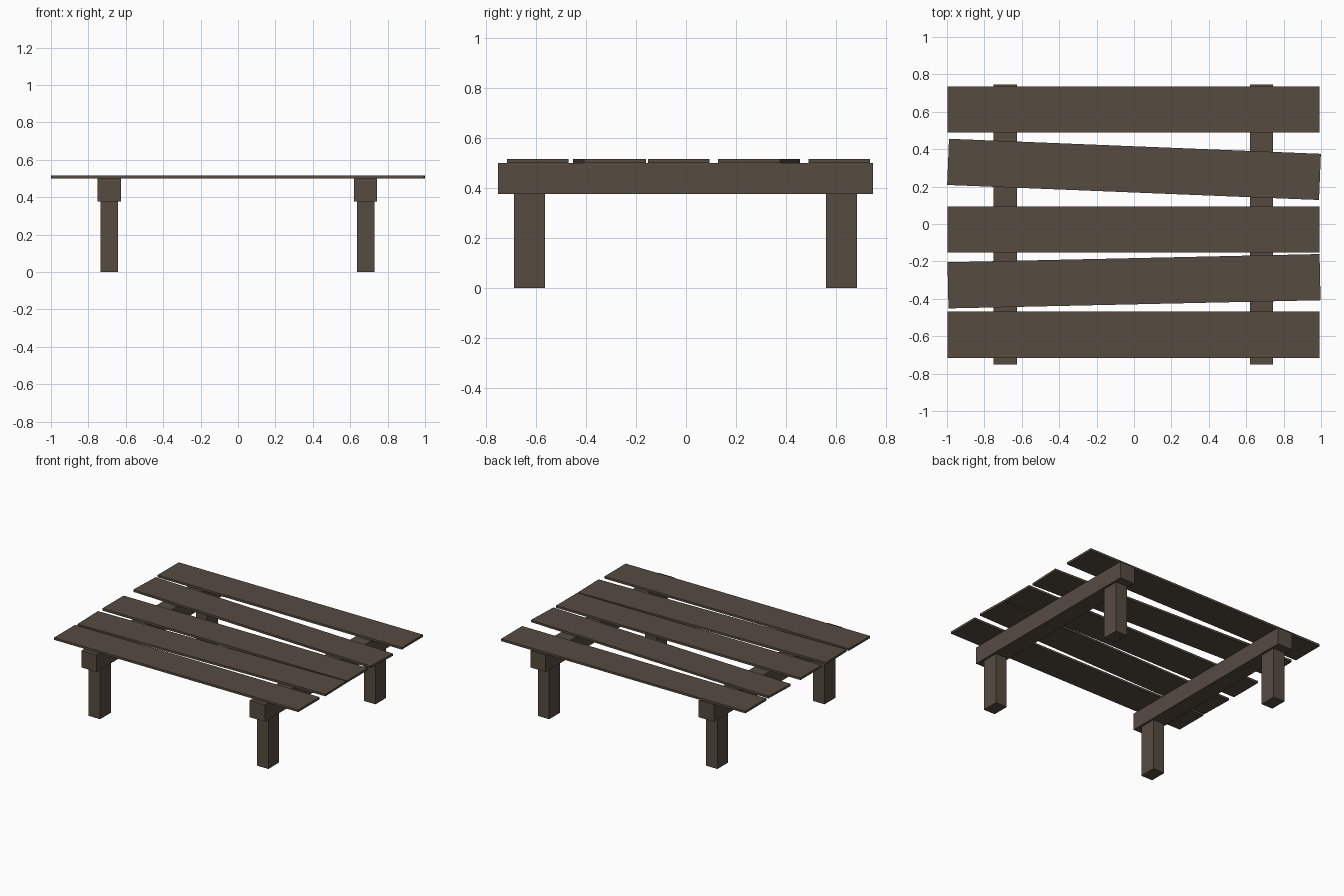
import bpy, bmesh
from mathutils import Matrix

if "Cube" in bpy.data.objects:
    bpy.data.objects.remove(bpy.data.objects["Cube"])

wood = bpy.data.materials.new("dark weathered wood")
wood.diffuse_color = (0.092, 0.072, 0.053, 1)
wood.use_nodes = True
wood.node_tree.nodes["Principled BSDF"].inputs["Base Color"].default_value = wood.diffuse_color


def box(name, centre, size, turn=0.0):
    bm = bmesh.new()
    bmesh.ops.create_cube(bm, size=1, matrix=Matrix.Diagonal((*size, 1)))
    me = bpy.data.meshes.new(name)
    bm.to_mesh(me)
    bm.free()
    me.materials.append(wood)
    ob = bpy.data.objects.new(name, me)
    ob.location = centre
    ob.rotation_euler.z = turn
    bpy.context.collection.objects.link(ob)


# Table top: five loose planks, two of them slightly crooked
planks = [(-0.003, 0.612, 0), (0, 0.292, -0.0404), (-0.003, -0.029, 0),
          (0, -0.306, 0.022), (-0.003, -0.592, 0)]
for i, (x, y, turn) in enumerate(planks):
    box(f"plank_{i + 1}", (x, y, 0.508), (1.99, 0.247, 0.016), turn)

# Cross beams with two legs each
for side, x in (("left", -0.688), ("right", 0.682)):
    box(f"{side}_beam", (x, -0.002, 0.438), (0.124, 1.496, 0.124))
    for end, y in (("front", -0.625), ("back", 0.621)):
        box(f"{end}_{side}_leg", (x, y, 0.188), (0.093, 0.125, 0.376))
